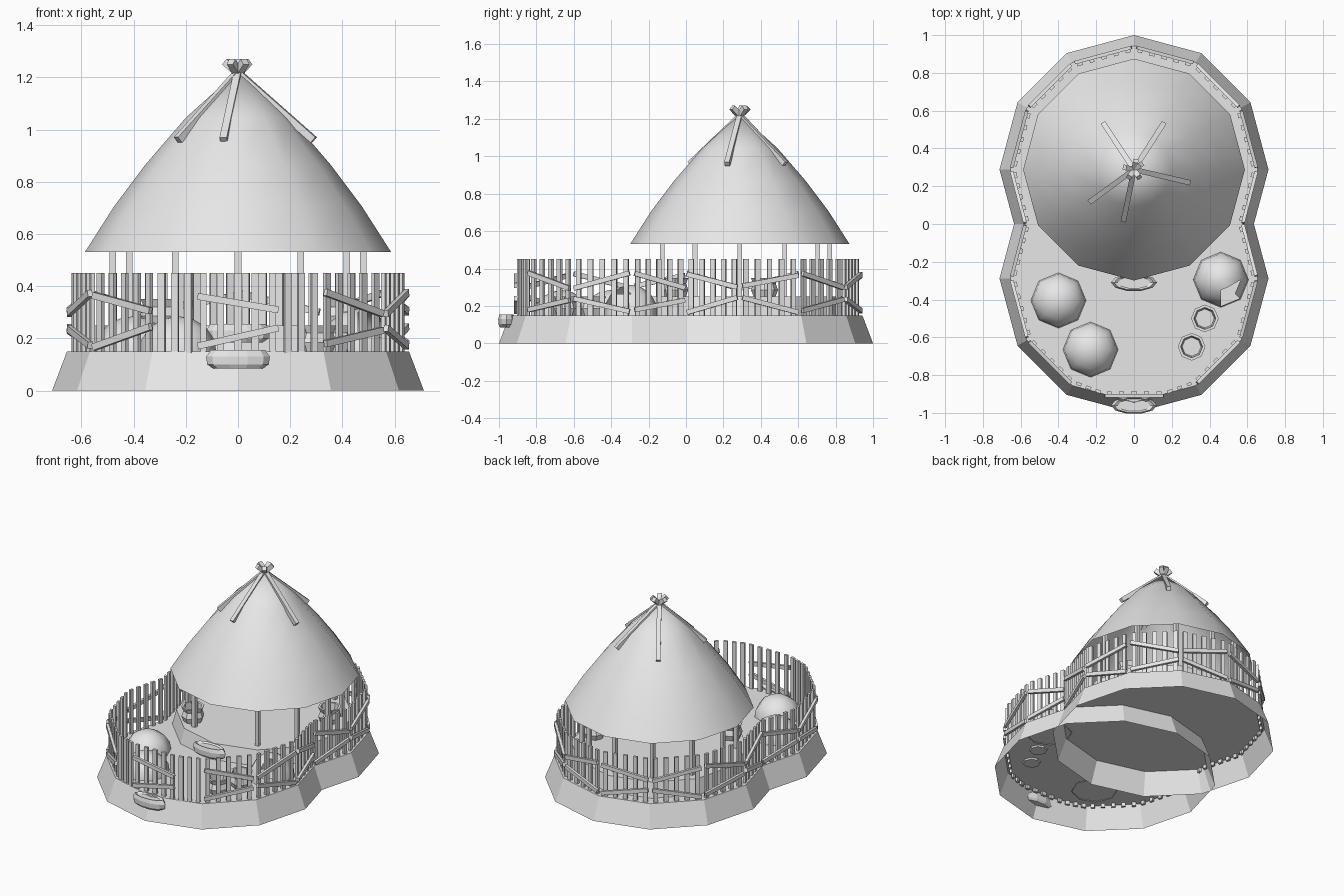
import bpy, bmesh, math, random
from mathutils import Vector

random.seed(4)
if "Cube" in bpy.data.objects:
    bpy.data.objects.remove(bpy.data.objects["Cube"], do_unlink=True)

mat = bpy.data.materials.new("plain grey")
mat.use_nodes = True
GREY = (0.8, 0.8, 0.8, 1)
mat.diffuse_color = GREY
mat.node_tree.nodes["Principled BSDF"].inputs["Base Color"].default_value = GREY


def finish(name, bm, smooth=None):
    bmesh.ops.recalc_face_normals(bm, faces=bm.faces)
    me = bpy.data.meshes.new(name)
    bm.to_mesh(me)
    bm.free()
    me.materials.append(mat)
    ob = bpy.data.objects.new(name, me)
    bpy.context.collection.objects.link(ob)
    if smooth:
        bpy.ops.object.select_all(action='DESELECT')
        ob.select_set(True)
        bpy.context.view_layer.objects.active = ob
        bpy.ops.object.shade_smooth_by_angle(angle=math.radians(smooth))
    return ob


def lathe(bm, profile, segs, centre, squash=1.0, cap_top=False, cap_bottom=False):
    """Spin (radius, height) pairs around a vertical axis; radius 0 is a tip."""
    c = Vector(centre)
    rings = []
    for r, z in profile:
        if r == 0:
            rings.append([bm.verts.new(c + Vector((0, 0, z)))] * segs)
            continue
        rings.append([bm.verts.new(c + Vector((r * math.cos(a), r * squash * math.sin(a), z)))
                      for a in (math.tau * i / segs for i in range(segs))])
    for low, high in zip(rings, rings[1:]):
        for i in range(segs):
            j = (i + 1) % segs
            quad = [low[i], low[j], high[j], high[i]]
            bm.faces.new(list(dict.fromkeys(quad)))
    if cap_top:
        bm.faces.new(rings[-1])
    if cap_bottom:
        bm.faces.new(rings[0][::-1])


def bar(bm, a, b, w, d, side):
    """Square stick from a to b; w is its width along side, d its depth."""
    a, b = Vector(a), Vector(b)
    along = (b - a).normalized()
    out = along.cross(Vector(side)).normalized()
    across = out.cross(along) * w / 2
    out = out * d / 2
    ends = [[bm.verts.new(p + s * across + t * out)
             for s, t in ((-1, -1), (1, -1), (1, 1), (-1, 1))] for p in (a, b)]
    for i in range(4):
        j = (i + 1) % 4
        bm.faces.new([ends[0][i], ends[0][j], ends[1][j], ends[1][i]])
    bm.faces.new(ends[0])
    bm.faces.new(ends[1])


def ring_point(r, step, cy):
    a = math.radians(30 * step)
    return Vector((r * math.cos(a), cy + r * math.sin(a), 0))


LOBE, DECK, HUT_FLOOR = 0.288, 0.15, 0.25

# Two overlapping hollow terraces
for name, cy in (("back_terrace", LOBE), ("front_terrace", -LOBE)):
    bm = bmesh.new()
    lathe(bm, [(0.712, 0), (0.655, DECK)], 12, (0, cy, 0), cap_top=True)
    finish(name, bm)

# Raised hut floor
bm = bmesh.new()
lathe(bm, [(0.575, DECK), (0.55, HUT_FLOOR)], 12, (0, LOBE, 0), cap_top=True)
finish("hut_floor", bm)

# Roof cone with a slight bulge
bm = bmesh.new()
lathe(bm, [(0.587, 0.53), (0.475, 0.705), (0.355, 0.865), (0.2, 1.045), (0, 1.225)],
      12, (0, LOBE, 0))
finish("roof", bm, 28)

# Hut posts, leaving the doorway free
bm = bmesh.new()
for step in range(12):
    if step != 9:
        p = ring_point(0.48, step, LOBE)
        bar(bm, p + Vector((0, 0, HUT_FLOOR)), p + Vector((0, 0, 0.64)), 0.025, 0.025, (1, 0, 0))
finish("hut_posts", bm)

# Crossed poles over the roof tip
bm = bmesh.new()
for x, y in ((-0.16, 0.53), (0.155, 0.53), (0.29, 0.22), (-0.055, 0.02), (-0.23, 0.12)):
    low = Vector((x, y, 0.96))
    flat = Vector((x, y - LOBE, 0))
    top = Vector((0, LOBE, 1.26)) - flat * 0.17
    bar(bm, low, top, 0.028, 0.028, flat.cross(Vector((0, 0, 1))))
finish("roof_poles", bm)


# Fences: pickets on each side of a terrace with two slanting rails
def fence(name, points):
    bm = bmesh.new()
    for n, (a, b) in enumerate(zip(points, points[1:])):
        run = b - a
        along = run.normalized()
        out = along.cross(Vector((0, 0, 1)))
        count = max(2, round(run.length / 0.064))
        for k in range(count):
            p = a + run * (k + 0.5) / count
            w = random.uniform(0.024, 0.03)
            bar(bm, p + Vector((0, 0, 0.125)), p + Vector((0, 0, 0.45)), w, 0.016, along)
        if run.length < 0.2:
            continue
        tilt = 0.033 if n % 2 else -0.033
        for z, t in ((0.335, tilt), (0.205, -tilt)):
            lift = Vector((0, 0, z)) + out * 0.015
            rise = Vector((0, 0, t + random.uniform(-0.008, 0.008)))
            bar(bm, a + lift - rise + along * 0.01, b + lift + rise - along * 0.01,
                0.026, 0.018, (0, 0, 1))
    finish(name, bm)


R = 0.635
notch = Vector((0.56, 0, 0))
fence("back_fence", [notch] + [ring_point(R, s, LOBE) for s in range(7)] + [-notch])
gate = [Vector((-0.165, -0.895, 0)), Vector((0.165, -0.895, 0))]
fence("front_fence", [-notch] + [ring_point(R, s, -LOBE) for s in (6, 7, 8)] + gate
      + [ring_point(R, s, -LOBE) for s in (10, 11, 12)] + [notch])

# Flat stepping stones at the terrace and the hut
for name, y, z in (("terrace_step", -0.96, 0.085), ("hut_step", -0.31, 0.185)):
    bm = bmesh.new()
    lathe(bm, [(0.095, 0), (0.118, 0.015), (0.122, 0.045), (0.105, 0.07), (0.085, 0.06)],
          10, (0, y, z), squash=0.38, cap_top=True, cap_bottom=True)
    finish(name, bm)

# Rounded mounds on the deck
DOME = [(0.147, 0), (0.14, 0.05), (0.105, 0.1), (0.055, 0.13), (0, 0.14)]
for name, x, y in (("left_mound", -0.4, -0.405), ("front_mound", -0.23, -0.665)):
    bm = bmesh.new()
    lathe(bm, DOME, 8, (x, y, DECK - 0.005))
    finish(name, bm, 50)

# Broken mound with a jagged opening
bm = bmesh.new()
lathe(bm, [(r, z * 1.2) for r, z in DOME], 8, (0.46, -0.295, DECK - 0.005))
bmesh.ops.triangulate(bm, faces=bm.faces)
hole = Vector((0.5, -0.37, DECK + 0.11))
broken = [f for f in bm.faces if (f.calc_center_median() - hole).length < 0.055]
bmesh.ops.delete(bm, geom=broken, context='FACES')
finish("broken_mound", bm, 50)

# Open pots
POT = [(0.055, -0.01), (0.072, 0.035), (0.06, 0.07), (0.073, 0.1), (0.058, 0.1), (0.05, 0.02)]
for name, x, y, z in (("rear_pot", 0.375, -0.5, DECK), ("front_pot", 0.305, -0.65, DECK),
                      ("hut_pot_right", -0.3, -0.06, HUT_FLOOR),
                      ("hut_pot_left", 0.4, 0.42, HUT_FLOOR)):
    bm = bmesh.new()
    lathe(bm, POT, 8, (x, y, z), cap_top=True, cap_bottom=True)
    finish(name, bm)
